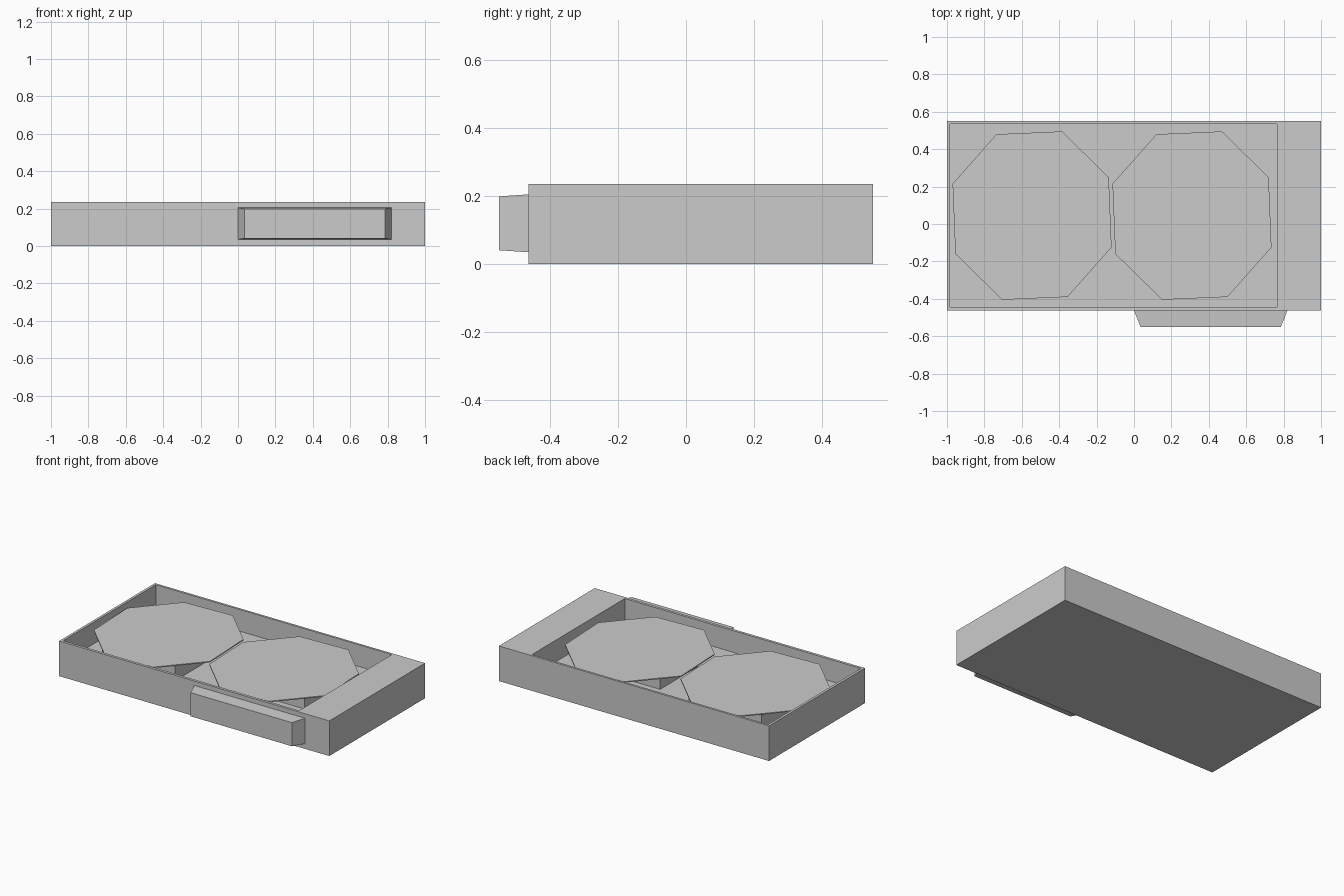
import bpy
import bmesh

old = bpy.data.objects.get("Cube")
if old:
    bpy.data.objects.remove(old, do_unlink=True)

GREY = (0.6, 0.6, 0.6, 1)
grey = bpy.data.materials.new("plain grey")
grey.use_nodes = True
grey.diffuse_color = GREY
grey.node_tree.nodes["Principled BSDF"].inputs["Base Color"].default_value = GREY


def add_object(name, bm):
    bmesh.ops.recalc_face_normals(bm, faces=bm.faces)
    mesh = bpy.data.meshes.new(name)
    bm.to_mesh(mesh)
    bm.free()
    mesh.materials.append(grey)
    obj = bpy.data.objects.new(name, mesh)
    bpy.context.collection.objects.link(obj)
    return obj


def box(low, high):
    bm = bmesh.new()
    bmesh.ops.create_cube(bm, size=1)
    for v in bm.verts:
        v.co = [high[i] if v.co[i] > 0 else low[i] for i in range(3)]
    return bm


# Tray body: inset the top to the rim outline, then sink the cavity
TOP, FLOOR = 0.235, 0.09
bm = box((-1, -0.463, 0), (1, 0.55, TOP))
bm.faces.ensure_lookup_table()
top = max(bm.faces, key=lambda f: f.calc_center_median().z)
bmesh.ops.inset_individual(bm, faces=[top], thickness=0.1)
for v in top.verts:
    v.co.x = 0.765 if v.co.x > 0 else -0.983
    v.co.y = 0.535 if v.co.y > 0 else -0.445
cavity = bmesh.ops.extrude_discrete_faces(bm, faces=[top])["faces"][0]
for v in cavity.verts:
    v.co.z = FLOOR
add_object("tray_body", bm)

# Octagonal plates on pedestals; half the outline, mirrored through the centre
HALF = [(0.425, -0.17), (0.41, 0.205), (0.16, 0.45), (-0.19, 0.435)]
OUTLINE = HALF + [(-x, -y) for x, y in HALF]
PLATE_TOP, PLATE_BASE = 0.205, 0.198
for side, cx, hx, hy in (("right", -0.545, 0.27, 0.32), ("left", 0.31, 0.29, 0.2)):
    cy = 0.045
    bm = bmesh.new()
    face = bm.faces.new([bm.verts.new((cx + x, cy + y, PLATE_BASE)) for x, y in OUTLINE])
    solid = bmesh.ops.extrude_face_region(bm, geom=[face])
    for v in solid["geom"]:
        if isinstance(v, bmesh.types.BMVert):
            v.co.z = PLATE_TOP
    add_object(side + "_octagon_plate", bm)
    add_object(side + "_pedestal",
               box((cx - hx, cy - hy, FLOOR), (cx + hx, cy + hy, PLATE_BASE)))

# Front handle, tapering away from the body
bm = box((0, -0.55, 0.035), (0.82, -0.463, 0.205))
for v in bm.verts:
    if v.co.y < -0.5:
        v.co.x += 0.035 if v.co.x < 0.4 else -0.035
        v.co.z += 0.006 if v.co.z < 0.1 else -0.006
add_object("front_handle", bm)
